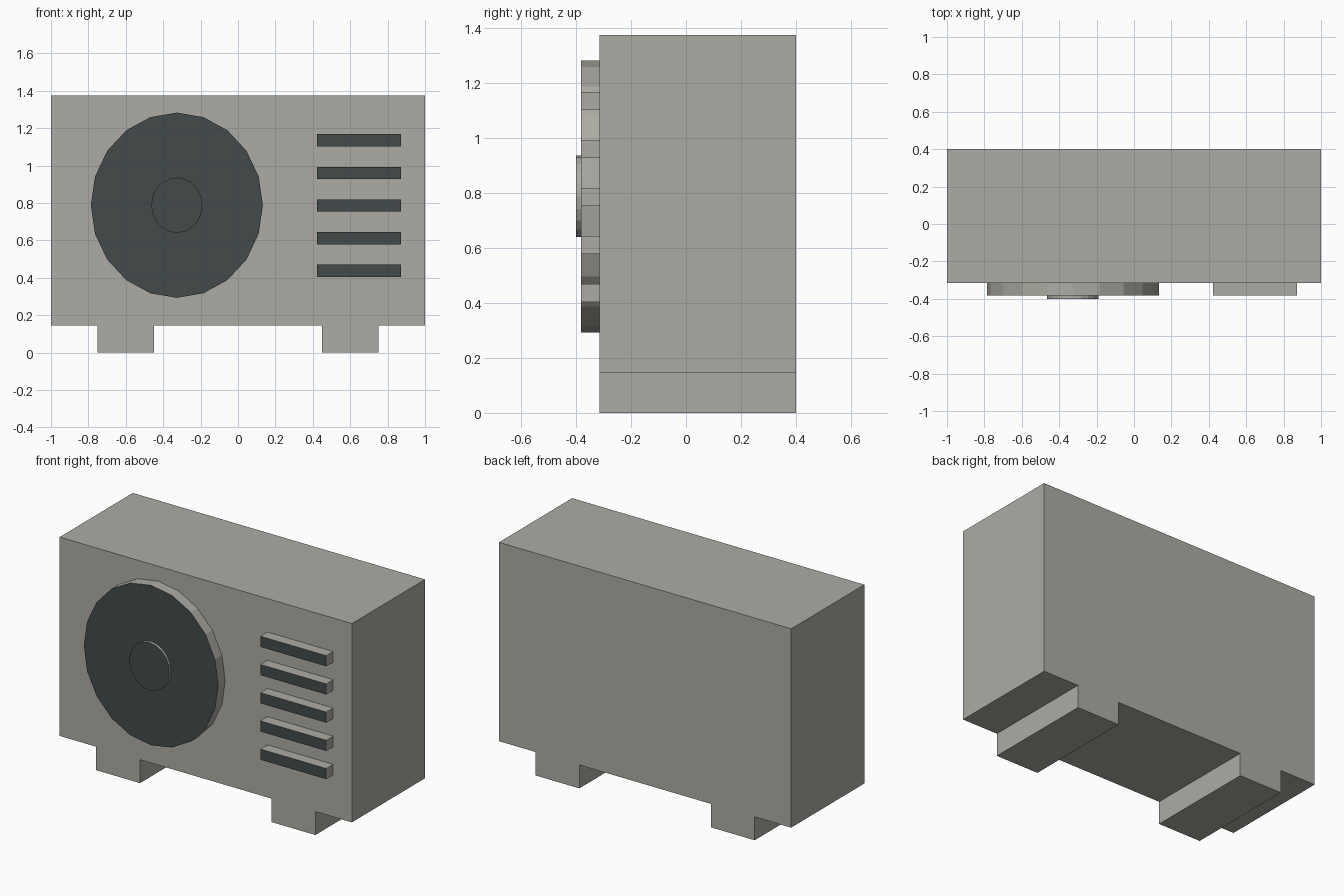
import bpy, bmesh
from math import sin, cos, tau

if "Cube" in bpy.data.objects:
    bpy.data.objects.remove(bpy.data.objects["Cube"])

FRONT, BACK = -0.315, 0.4
FACE = -0.383


def material(name, color):
    mat = bpy.data.materials.new(name)
    mat.diffuse_color = color
    mat.use_nodes = True
    mat.node_tree.nodes["Principled BSDF"].inputs["Base Color"].default_value = mat.diffuse_color
    return mat


CASING = material("casing_grey", (0.42, 0.41, 0.37, 1))
DARK = material("grille_dark", (0.055, 0.07, 0.067, 1))


def extrude_profile(name, points, y_front, y_back, dark_front=True):
    """Extrude an xz outline along y, optionally with a dark front face."""
    bm = bmesh.new()
    face = bm.faces.new([bm.verts.new((x, y_front, z)) for x, z in points])
    ext = bmesh.ops.extrude_face_region(bm, geom=[face], use_keep_orig=True)
    verts = [g for g in ext["geom"] if isinstance(g, bmesh.types.BMVert)]
    bmesh.ops.translate(bm, verts=verts, vec=(0, y_back - y_front, 0))
    bmesh.ops.recalc_face_normals(bm, faces=bm.faces)
    for f in bm.faces:
        if dark_front and f.normal.y < -0.9:
            f.material_index = 1
    mesh = bpy.data.meshes.new(name)
    bm.to_mesh(mesh)
    bm.free()
    mesh.materials.append(CASING)
    mesh.materials.append(DARK)
    obj = bpy.data.objects.new(name, mesh)
    bpy.context.collection.objects.link(obj)
    return obj


def ellipse(cx, cz, rx, rz, sides=20):
    return [(cx + rx * cos(tau * i / sides), cz + rz * sin(tau * i / sides))
            for i in range(sides)]


def rectangle(x0, x1, z0, z1):
    return [(x0, z0), (x1, z0), (x1, z1), (x0, z1)]


# Casing with its two feet, as one mirrored outline
half = [(0.45, 0.145), (0.45, 0), (0.75, 0), (0.75, 0.145), (1, 0.145), (1, 1.375)]
outline = half + [(-x, z) for x, z in reversed(half)]
extrude_profile("casing", outline, FRONT, BACK, dark_front=False)

# Fan disc and raised hub
extrude_profile("fan_cover", ellipse(-0.327, 0.788, 0.46, 0.495), FACE, FRONT)
extrude_profile("fan_hub", ellipse(-0.327, 0.788, 0.137, 0.148), -0.4, FACE)

# Vent slats
for i in range(5):
    z = 0.437 + i * 0.1745
    extrude_profile(f"vent_slat_{i + 1}",
                    rectangle(0.422, 0.872, z - 0.033, z + 0.033), FACE, FRONT)
